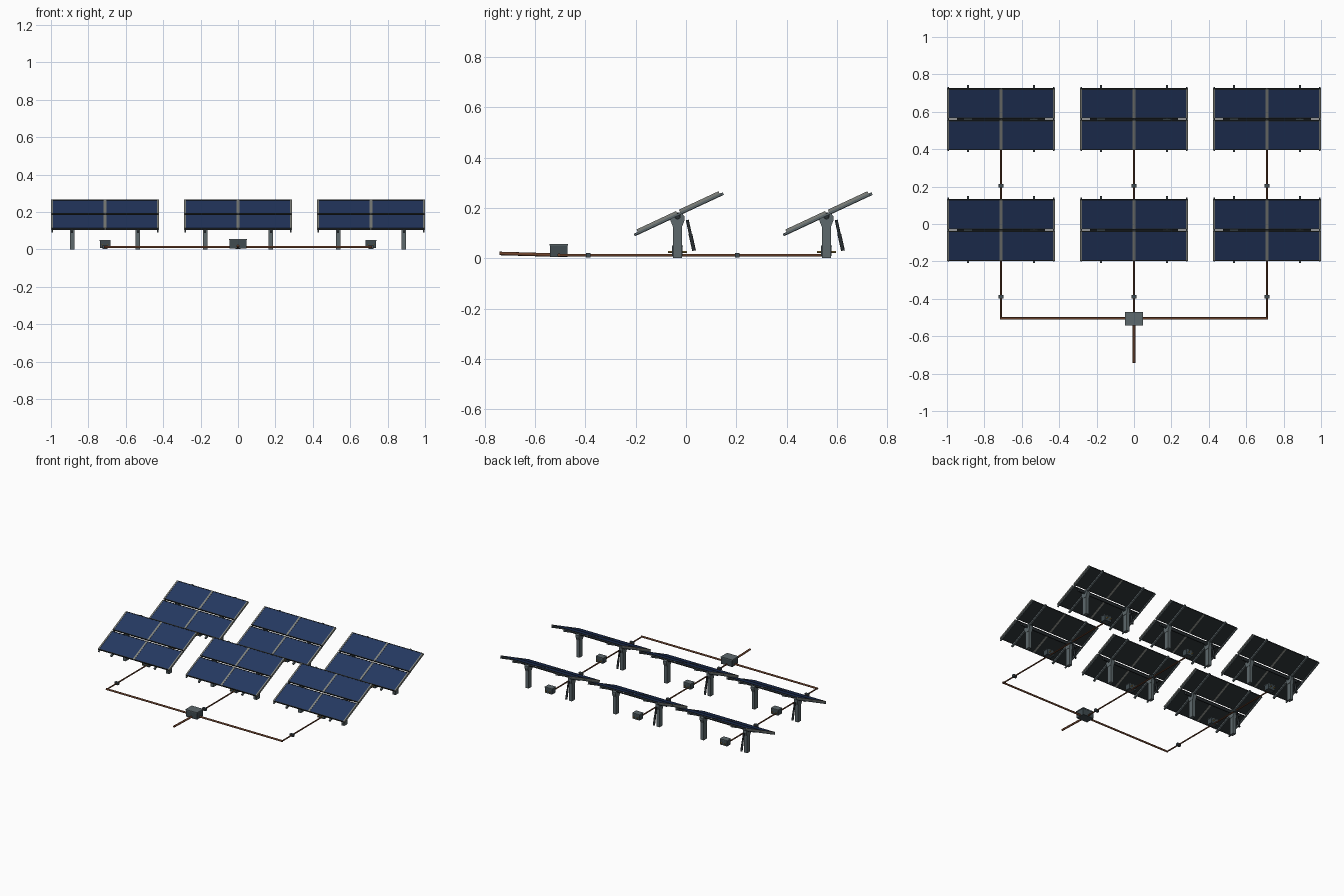
import bpy, bmesh, math
from mathutils import Matrix, Vector

if "Cube" in bpy.data.objects:
    bpy.data.objects.remove(bpy.data.objects["Cube"])


def material(name, rgb):
    m = bpy.data.materials.new(name)
    m.diffuse_color = (*rgb, 1)
    m.use_nodes = True
    m.node_tree.nodes["Principled BSDF"].inputs["Base Color"].default_value = m.diffuse_color
    return m


BLUE = material("cell_blue", (0.018, 0.04, 0.12))
LIGHT = material("aluminium", (0.22, 0.23, 0.21))
STEEL = material("steel", (0.11, 0.14, 0.15))
DARK = material("dark_metal", (0.022, 0.028, 0.032))
COPPER = material("conduit_brown", (0.15, 0.055, 0.025))
BRASS = material("brass", (0.5, 0.33, 0.08))
CASE = material("case_grey", (0.05, 0.07, 0.08))

PIVOT = Matrix.Translation((0, 0, 0.167)) @ Matrix.Rotation(math.radians(25), 4, 'X')
FLAT = Matrix.Identity(4)


def finish(name, bm, mat, smooth=False):
    me = bpy.data.meshes.new(name)
    bmesh.ops.recalc_face_normals(bm, faces=bm.faces)
    if smooth:
        for f in bm.faces:
            f.smooth = len(f.verts) == 4
    bm.to_mesh(me)
    bm.free()
    me.materials.append(mat)
    ob = bpy.data.objects.new(name, me)
    bpy.context.collection.objects.link(ob)
    return ob


def boxes(name, mat, items, frame=FLAT):
    # one object from several (x0, x1, y0, y1, z0, z1) blocks
    bm = bmesh.new()
    for x0, x1, y0, y1, z0, z1 in items:
        m = Matrix.Translation(((x0 + x1) / 2, (y0 + y1) / 2, (z0 + z1) / 2))
        m = frame @ m @ Matrix.Diagonal((x1 - x0, y1 - y0, z1 - z0, 1))
        bmesh.ops.create_cube(bm, size=1, matrix=m)
    return finish(name, bm, mat)


def rods(name, mat, items, sides=12):
    # one object from several (start, end, radius) cylinders
    bm = bmesh.new()
    for a, b, r in items:
        a, b = Vector(a), Vector(b)
        rot = (b - a).to_track_quat('Z', 'Y').to_matrix().to_4x4()
        bmesh.ops.create_cone(bm, cap_ends=True, segments=sides, radius1=r, radius2=r,
                              depth=(b - a).length, matrix=Matrix.Translation((a + b) / 2) @ rot)
    return finish(name, bm, mat, True)


def plates(name, mat, profile, spans):
    # y-z profile extruded along x
    bm = bmesh.new()
    for x0, x1 in spans:
        f = bm.faces.new([bm.verts.new((x0, y, z)) for y, z in profile])
        new = bmesh.ops.extrude_face_region(bm, geom=[f])["geom"]
        bmesh.ops.translate(bm, vec=(x1 - x0, 0, 0),
                            verts=[v for v in new if isinstance(v, bmesh.types.BMVert)])
    return finish(name, bm, mat)


HALF, POST = 0.289, 0.176
V0, V1, VG = -0.170, 0.190, 0.010       # slope range and centre gap
table = []

# four glass modules with dark backs and edge frames
quads = [(x0, x1, a, b) for x0, x1 in ((-HALF + .006, -.004), (.004, HALF - .006))
         for a, b in ((V0, VG - .006), (VG + .006, V1))]
table.append(boxes("solar_cells", BLUE, [(x0, x1, a + .005, b - .005, .015, .0195) for x0, x1, a, b in quads], PIVOT))
table.append(boxes("panel_back", DARK, [(x0, x1, a + .003, b - .003, .011, .015) for x0, x1, a, b in quads], PIVOT))
table.append(boxes("panel_edge_frame", DARK,
                   [(x0, x1, e, e + .005, .010, .0205) for x0, x1, a, b in quads for e in (a, b - .005)], PIVOT))

# light side and centre frame bars
table.append(boxes("panel_side_frame", LIGHT,
                   [(x - w, x + w, a, b, .010, .021) for x, w in ((-HALF + .005, .005), (0, .007), (HALF - .005, .005))
                    for a, b in ((V0, VG - .006), (VG + .006, V1))], PIVOT))

# support rails under the panels
table.append(boxes("support_rail", STEEL, [(x - .006, x + .006, -.187, .203, -.001, .010)
                                           for x in (-POST, POST)], PIVOT))
table.append(boxes("end_rail", STEEL, [(x - .004, x + .004, -.180, .194, .001, .010)
                                       for x in (-HALF + .008, HALF - .008)], PIVOT))

# torque tube and bearings
table.append(rods("torque_tube", DARK, [((-.235, 0, .167), (.235, 0, .167), .010)], 16))
table.append(rods("pivot_bearing", CASE, [((s * POST - .02, 0, .167), (s * POST + .02, 0, .167), .013)
                                          for s in (-1, 1)], 16))

# posts with flared heads
table.append(boxes("post", STEEL, [(s * POST - .012, s * POST + .012, -.018, .018, 0, .14) for s in (-1, 1)]))
head = [(-.018, .125), (.018, .125), (.028, .150), (.028, .166), (.016, .182), (-.012, .174), (-.028, .162), (-.028, .150)]
table.append(plates("post_head", STEEL, head, [(s * POST - .014, s * POST + .014) for s in (-1, 1)]))

# tilt actuator behind the left post, with a drive housing above
a, b = Vector((-POST, .039, .152)), Vector((-POST, .066, .030))
mid = a.lerp(b, .45)
table.append(rods("actuator", DARK, [(mid, b, .0075), (a, mid, .006)], 12))
table.append(boxes("drive_housing", CASE, [(-POST - .021, -POST + .021, -.013, .013, .156, .182)]))

# ground box with brass glands
table.append(boxes("junction_box", CASE, [(-.028, .028, -.021, .021, .008, .050)]))
table.append(boxes("junction_lid", STEEL, [(-.030, .030, -.022, .022, .046, .051)]))
table.append(rods("cable_gland", BRASS, [((x, s * .020, .025), (x, s * .038, .025), .0035)
                                         for x in (-.015, .015) for s in (-1, 1)], 8))

# conduit coupler in front of each table
table.append(boxes("conduit_coupler", CASE, [(-.014, .014, -.363, -.345, .003, .021)]))

# repeat the table on a 3 x 2 layout
spots = [(x, y) for y in (-.034, .558) for x in (-.711, 0, .711)]
for ob in table:
    for x, y in spots[1:]:
        dup = ob.copy()
        dup.location = (x, y, 0)
        bpy.context.collection.objects.link(dup)
    ob.location = (*spots[0], 0)

# conduits along the columns, across the front and out
rods("branch_conduit", COPPER, [((x, -.505, .012), (x, .558, .012), .005) for x in (-.711, 0, .711)])
rods("main_conduit", COPPER, [((-.716, -.505, .013), (.716, -.505, .013), .0065)])
rods("outlet_conduit", COPPER, [((0, -.505, .012), (0, -.742, .019), .007)])

# combiner box
boxes("combiner_box", CASE, [(-.045, .045, -.540, -.472, .004, .052)])
boxes("combiner_lid", STEEL, [(-.047, .047, -.543, -.470, .050, .057)])
